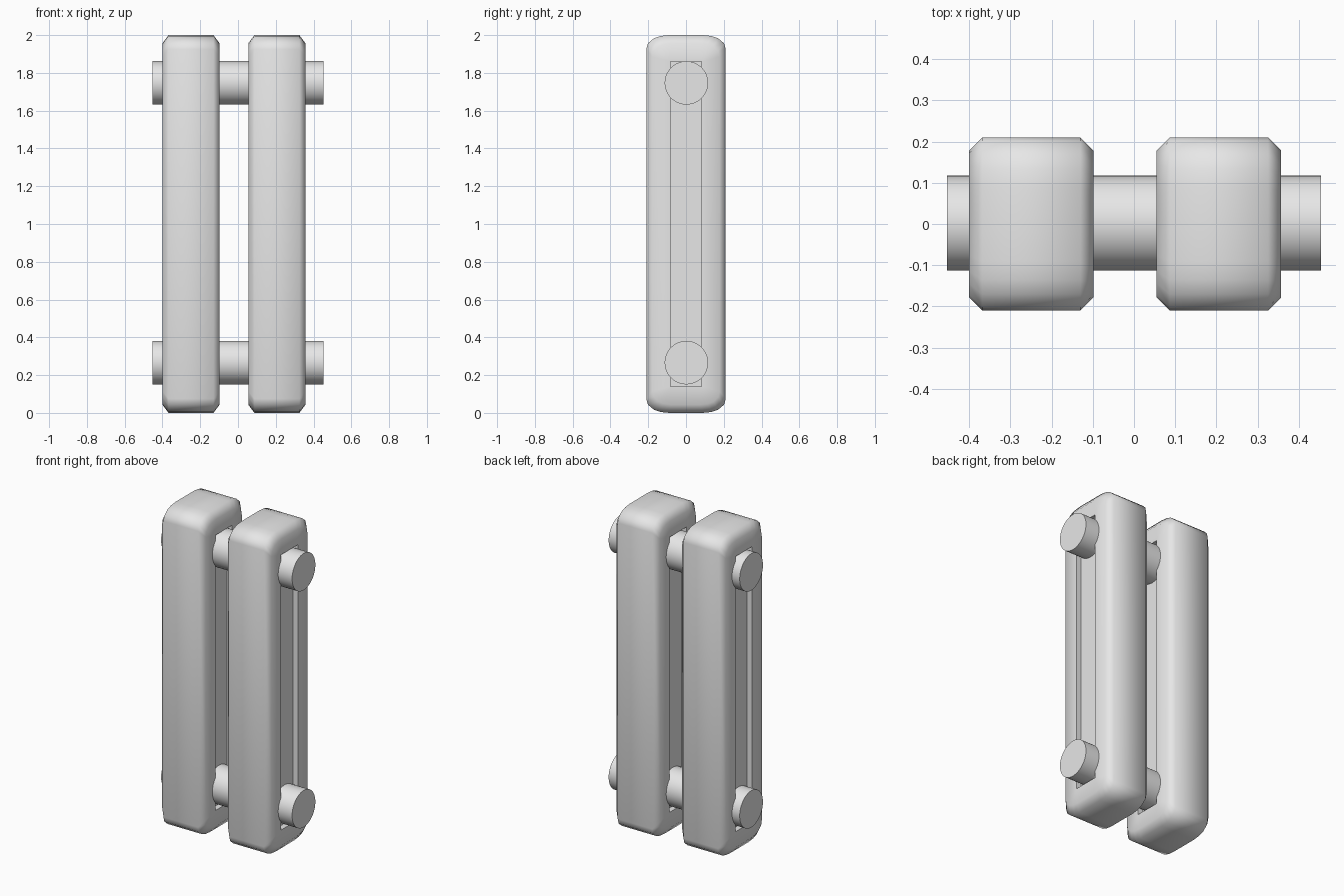
import bpy, bmesh, math

if "Cube" in bpy.data.objects:
    bpy.data.objects.remove(bpy.data.objects["Cube"], do_unlink=True)

metal = bpy.data.materials.new("light_grey_metal")
metal.use_nodes = True
grey = (0.8, 0.8, 0.8, 1)
metal.diffuse_color = grey
metal.node_tree.nodes["Principled BSDF"].inputs["Base Color"].default_value = grey

HALF_W, CHAMFER, RECESS = 0.151, 0.032, 0.035
SLOT_Y, SLOT_Z = 0.083, 0.86


def finish(obj, angle):
    obj.data.materials.append(metal)
    bpy.ops.object.select_all(action='DESELECT')
    obj.select_set(True)
    bpy.context.view_layer.objects.active = obj
    bpy.ops.object.shade_smooth_by_angle(angle=math.radians(angle))


def outline():
    """Rounded rectangle in y and z, centred on the origin."""
    corner = [(0.21, 0.925), (0.202, 0.956), (0.17, 0.983), (0.135, 0.995), (0.09, 1.0)]
    top = corner + [(-y, z) for y, z in reversed(corner)]
    return top + [(-y, -z) for y, z in top]


def column(name, cx):
    """Chamfered hollow-faced column with a recessed panel on each side."""
    full = outline()
    inset = [(y * (1 - CHAMFER / 0.21), z * 0.957) for y, z in full]
    slot = [(math.copysign(SLOT_Y, y), math.copysign(SLOT_Z, z)) for y, z in full]
    half = [(HALF_W - RECESS, slot), (HALF_W, slot), (HALF_W, inset), (HALF_W - CHAMFER, full)]
    stations = [(-x, ring) for x, ring in half] + half[::-1]

    bm = bmesh.new()
    rings = [[bm.verts.new((x, y, z)) for y, z in ring] for x, ring in stations]
    count = len(full)
    for a, b in zip(rings, rings[1:]):
        for i in range(count):
            j = (i + 1) % count
            bm.faces.new((a[i], a[j], b[j], b[i]))
    # Recessed panels close both ends
    bm.faces.new(rings[0])
    bm.faces.new(rings[-1])
    bmesh.ops.remove_doubles(bm, verts=bm.verts, dist=0.0005)
    bmesh.ops.recalc_face_normals(bm, faces=bm.faces)
    mesh = bpy.data.meshes.new(name)
    bm.to_mesh(mesh)
    bm.free()
    obj = bpy.data.objects.new(name, mesh)
    obj.location = (cx, 0, 1)
    bpy.context.collection.objects.link(obj)
    finish(obj, 60)


def pipe(name, z):
    bpy.ops.mesh.primitive_cylinder_add(
        vertices=48, radius=0.115, depth=0.906,
        location=(0, 0.002, z), rotation=(0, math.pi / 2, 0))
    obj = bpy.context.object
    obj.name = name
    finish(obj, 40)


# Two columns side by side
column("right_column", -0.249)
column("left_column", 0.206)

# Connecting pipes
pipe("upper_pipe", 1.747)
pipe("lower_pipe", 0.266)
